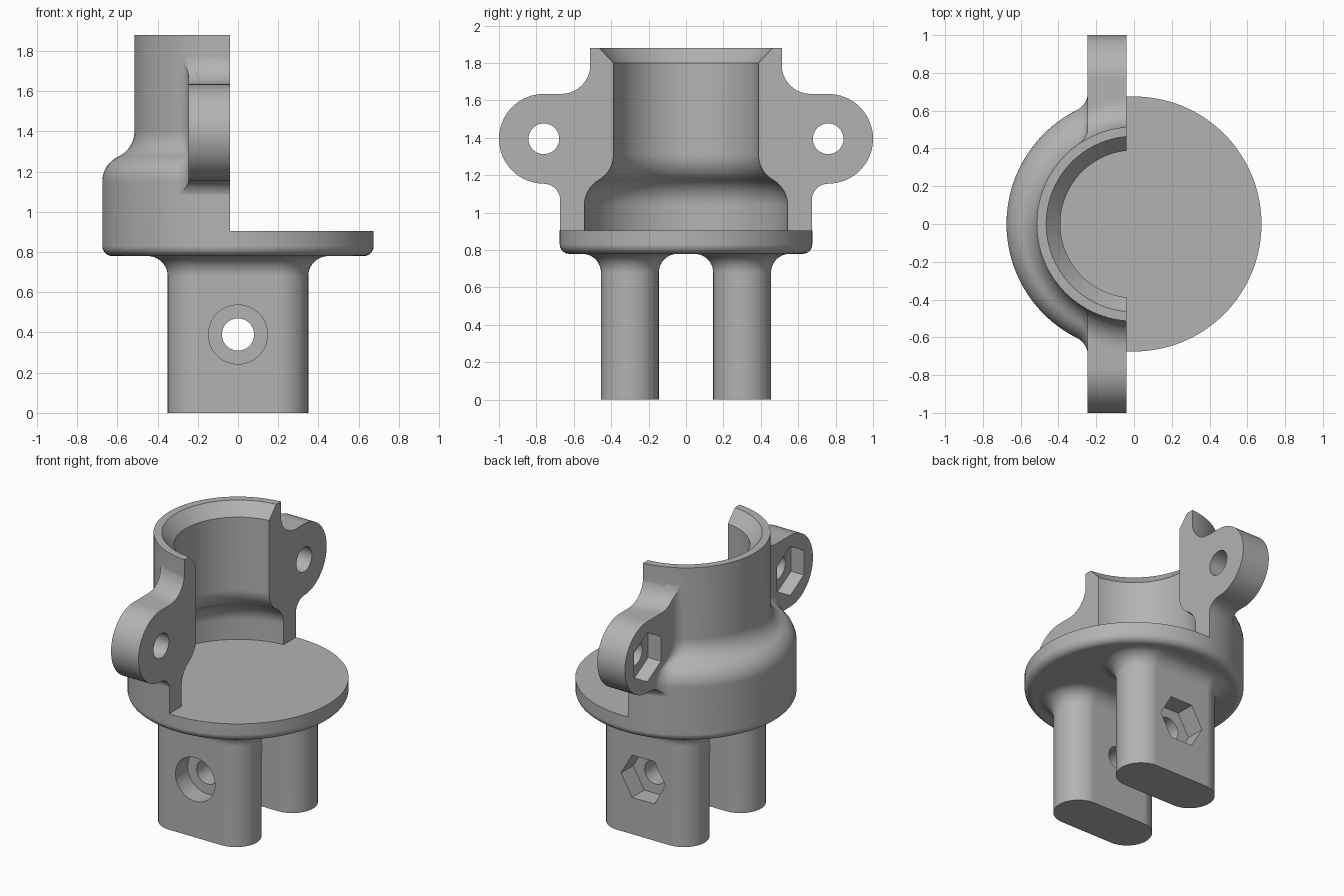
import bpy, bmesh
from math import sin, cos, pi, asin, atan2, sqrt, copysign, radians
from mathutils import Vector

old = bpy.data.objects.get("Cube")
if old:
    bpy.data.objects.remove(old, do_unlink=True)

grey = bpy.data.materials.new("plain grey")
grey.use_nodes = True
grey.diffuse_color = (0.45, 0.45, 0.45, 1)
grey.node_tree.nodes["Principled BSDF"].inputs["Base Color"].default_value = grey.diffuse_color


def loft(name, rings):
    """Closed solid skinned through rings with equal point counts."""
    bm = bmesh.new()
    loops = [[bm.verts.new(p) for p in ring] for ring in rings]
    for a, b in zip(loops, loops[1:]):
        for i in range(len(a)):
            j = (i + 1) % len(a)
            bm.faces.new((a[i], a[j], b[j], b[i]))
    bm.faces.new(loops[0])
    bm.faces.new(loops[-1])
    bmesh.ops.recalc_face_normals(bm, faces=bm.faces)
    mesh = bpy.data.meshes.new(name)
    bm.to_mesh(mesh)
    bm.free()
    mesh.materials.append(grey)
    obj = bpy.data.objects.new(name, mesh)
    bpy.context.collection.objects.link(obj)
    return obj


def combine(target, tool, operation):
    """Apply a boolean and discard the tool object."""
    mod = target.modifiers.new(operation, 'BOOLEAN')
    mod.operation, mod.object, mod.solver = operation, tool, 'EXACT'
    bpy.context.view_layer.objects.active = target
    bpy.ops.object.modifier_apply(modifier=mod.name)
    bpy.data.objects.remove(tool, do_unlink=True)


def revolve(name, profile, n=96):
    return loft(name, [[(r * cos(2 * pi * i / n), r * sin(2 * pi * i / n), z)
                        for i in range(n)] for r, z in profile])


def rod(name, start, end, radius, n=48, turn=0.0):
    """Round or hexagonal bar along x or y."""
    start, end = Vector(start), Vector(end)
    side = Vector((0, 0, 1)).cross((end - start).normalized())
    ring = [side * radius * cos(turn + 2 * pi * i / n)
            + Vector((0, 0, radius * sin(turn + 2 * pi * i / n))) for i in range(n)]
    return loft(name, [[c + p for p in ring] for c in (start, end)])


def arc(cx, cy, r, a0, a1, n=10):
    return [(cx + r * cos(a0 + (a1 - a0) * i / n), cy + r * sin(a0 + (a1 - a0) * i / n))
            for i in range(n + 1)]


def s_curve(r0, z0, r1, z1):
    """Two tangent arcs joining two vertical walls."""
    w, h = (r0 - r1) / 2, (z1 - z0) / 2
    rad = (w * w + h * h) / (2 * w)
    a = asin(h / rad)
    return arc(r0 - rad, z0, rad, 0, a) + arc(r1 + rad, z1, rad, pi + a, pi)[1:]


CUT_X, EAR_X, FLOOR = -0.04, -0.245, 0.905
R_LOW, R_TOP, TOP = 0.675, 0.515, 1.88

# Socket body: rounded base, stepped shoulder and neck
shoulder = s_curve(R_LOW, 1.15, R_TOP, 1.4)
body = revolve("half_socket_bracket",
               arc(R_LOW - 0.05, 0.83, 0.05, -pi / 2, 0, 8) + shoulder + [(R_TOP, TOP)])


def ear_outline(x, side):
    """Ear section blending into the lower and upper body walls."""
    low = sqrt(R_LOW ** 2 - x * x) - 0.002
    top = sqrt(R_TOP ** 2 - x * x) - 0.002
    pts = [(0.25, 1.0), (low, 1.0)]
    pts += arc(low + 0.09, 1.065, 0.09, pi, pi / 2)
    pts += arc(0.76, 1.395, 0.24, -pi / 2, pi / 2, 32)
    pts += arc(top + 0.155, 1.79, 0.155, 1.5 * pi, pi)
    pts += [(0.25, 1.79)]
    return [(x, side * y, z) for y, z in pts]


def web_section(r, z, side, f=0.1):
    """Plan section of the concave fillet behind an ear."""
    cx = EAR_X - f
    cy = sqrt((r + f) ** 2 - cx * cx)
    pts = [(-0.2, cy)] + arc(cx, cy, f, 0, atan2(-cy, -cx))
    pts += [(pts[-1][0] * 0.92, pts[-1][1] * 0.92), (-0.2, 0.28)]
    return [(x, side * y, z) for x, y in pts]


# Bolt ears with their fillets
for side in (-1, 1):
    ear = loft("ear", [ear_outline(EAR_X * i / 6, side) for i in range(7)])
    web = loft("ear_fillet", [web_section(r, z, side) for r, z in
                              [(R_LOW, 0.95)] + shoulder + [(R_TOP, 1.85)]])
    mask = loft("fillet_mask", [ear_outline(-0.33 * i / 8, side) for i in range(9)])
    combine(web, mask, 'INTERSECT')
    combine(body, ear, 'UNION')
    combine(body, web, 'UNION')

# Open half and hollow interior
box = loft("open_half", [[(CUT_X, -2, z), (2, -2, z), (2, 2, z), (CUT_X, 2, z)]
                         for z in (FLOOR, 3)])
combine(body, box, 'DIFFERENCE')
cavity = revolve("cavity", [(0.545, FLOOR)] + s_curve(0.545, 1.04, 0.39, 1.31)
                 + [(0.39, 1.8), (0.465, TOP), (0.465, 2)])
combine(body, cavity, 'DIFFERENCE')


def stadium(y, grow, z, n=48):
    r = 0.155 + grow
    angles = [2 * pi * (i + 0.5) / n for i in range(n)]
    return [(r * cos(a) + copysign(0.195, cos(a)), y + r * sin(a), z) for a in angles]


# Twin legs flaring into the base
for y in (-0.3, 0.3):
    flare = [(0.1 - p, z) for p, z in arc(0, 0.68, 0.1, 0, pi / 2)]
    leg = loft("leg", [stadium(y, g, z) for g, z in [(0, 0)] + flare + [(0.1, 0.85)]])
    combine(body, leg, 'UNION')

# Pin hole, round counterbore and hexagonal nut pocket in the legs
combine(body, rod("pin_hole", (0, -0.6, 0.39), (0, 0.6, 0.39), 0.08), 'DIFFERENCE')
combine(body, rod("counterbore", (0, -0.6, 0.39), (0, -0.325, 0.39), 0.147), 'DIFFERENCE')
combine(body, rod("leg_nut", (0, 0.325, 0.39), (0, 0.6, 0.39), 0.165, 6), 'DIFFERENCE')

# Bolt holes and nut pockets in the ears
for y in (-0.76, 0.76):
    combine(body, rod("bolt_hole", (-0.5, y, 1.395), (0.2, y, 1.395), 0.082), 'DIFFERENCE')
    combine(body, rod("ear_nut", (-0.5, y, 1.395), (-0.15, y, 1.395), 0.165, 6, pi / 2),
            'DIFFERENCE')

# Smooth curved walls, crisp edges
bpy.ops.object.select_all(action='DESELECT')
body.select_set(True)
bpy.context.view_layer.objects.active = body
bpy.ops.object.shade_smooth_by_angle(angle=radians(30))
weighted = body.modifiers.new("weighted_normals", 'WEIGHTED_NORMAL')
weighted.keep_sharp = True
